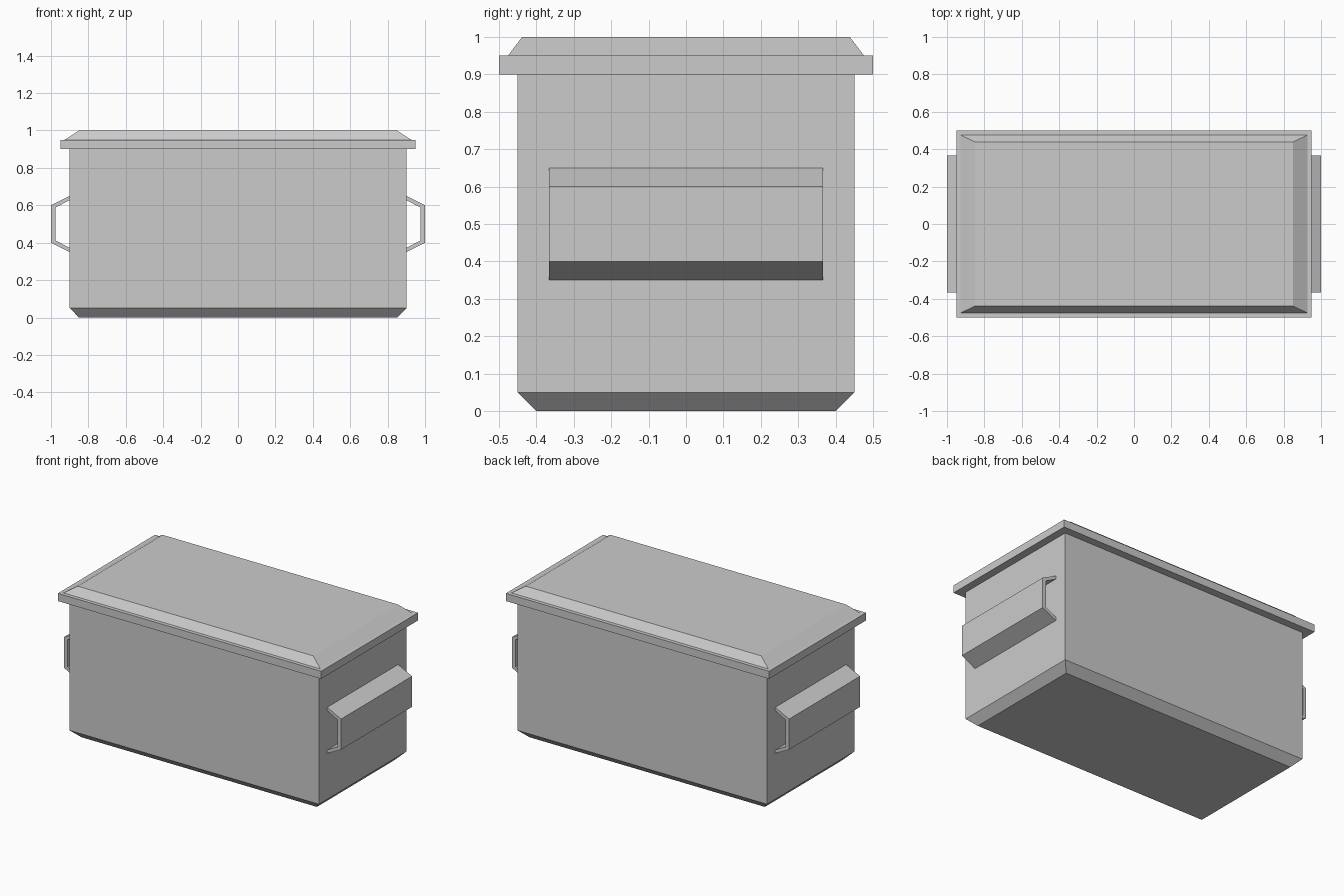
import bpy
import bmesh

old = bpy.data.objects.get("Cube")
if old:
    bpy.data.objects.remove(old, do_unlink=True)

# Plain grey metal
grey = bpy.data.materials.new("grey_metal")
grey.use_nodes = True
grey.diffuse_color = (0.6, 0.6, 0.6, 1)
bsdf = next(n for n in grey.node_tree.nodes if n.type == 'BSDF_PRINCIPLED')
bsdf.inputs["Base Color"].default_value = (0.6, 0.6, 0.6, 1)


def make(name, bm):
    bmesh.ops.recalc_face_normals(bm, faces=bm.faces)
    mesh = bpy.data.meshes.new(name)
    bm.to_mesh(mesh)
    bm.free()
    mesh.materials.append(grey)
    obj = bpy.data.objects.new(name, mesh)
    bpy.context.scene.collection.objects.link(obj)
    return obj


def stack(name, levels):
    """Closed solid through rectangles given as (half x, half y, z)."""
    bm = bmesh.new()
    rings = [[bm.verts.new((sx * hx, sy * hy, z))
              for sx, sy in ((-1, -1), (1, -1), (1, 1), (-1, 1))]
             for hx, hy, z in levels]
    bm.faces.new(rings[0])
    bm.faces.new(rings[-1])
    for low, high in zip(rings, rings[1:]):
        for i in range(4):
            j = (i + 1) % 4
            bm.faces.new((low[i], low[j], high[j], high[i]))
    return make(name, bm)


def handle(name, side):
    """Bent strap: outer and inner profiles joined and extruded along y."""
    outer = [(0.90, 0.65), (1.0, 0.60), (1.0, 0.40), (0.90, 0.35)]
    inner = [(0.90, 0.628), (0.975, 0.588), (0.975, 0.412), (0.90, 0.372)]
    half = 0.366
    bm = bmesh.new()
    rows = [[bm.verts.new((side * x, y, z)) for x, z in line]
            for y in (-half, half) for line in (outer, inner)]
    front_out, front_in, back_out, back_in = rows
    pairs = ((front_out, front_in), (back_out, back_in),
             (front_out, back_out), (front_in, back_in))
    for a, b in pairs:
        for i in range(3):
            bm.faces.new((a[i], a[i + 1], b[i + 1], b[i]))
    for i in (0, 3):
        bm.faces.new((front_out[i], front_in[i], back_in[i], back_out[i]))
    return make(name, bm)


# Bin body with a chamfered base
stack("bin_body", [(0.85, 0.40, 0), (0.90, 0.45, 0.05), (0.90, 0.45, 0.90)])

# Overhanging rim and bevelled lid
stack("rim", [(0.95, 0.50, 0.90), (0.95, 0.50, 0.95)])
stack("lid", [(0.927, 0.476, 0.95), (0.85, 0.438, 1.0)])

# Lifting handles on both ends
for label, side in (("left", 1), ("right", -1)):
    handle(label + "_handle", side)
